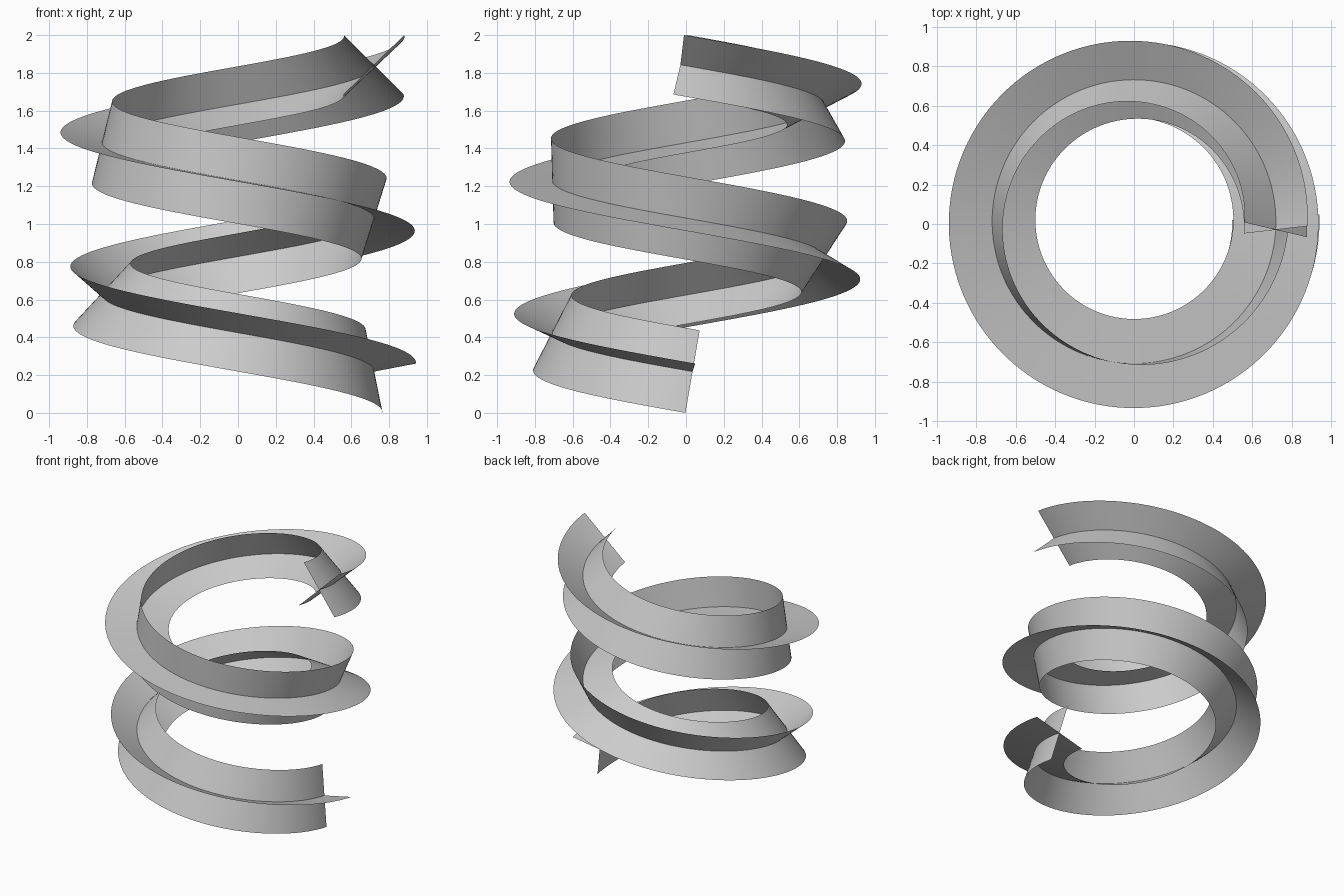
import bpy
import math
from mathutils import Vector

if "Cube" in bpy.data.objects:
    bpy.data.objects.remove(bpy.data.objects["Cube"])

RADIUS, HALF = 0.72, 0.226            # coil radius, half width of a blade
CENTRE = Vector((0, 0.012, 0))
Z0, Z1 = 0.2185, 1.843                # height of the coil line at both ends
A0, A1 = math.radians(1.8), math.radians(-723.3)   # clockwise going up
ROLL0, ROLL1 = math.radians(11), math.radians(135)  # natural roll of the section
STEPS = 240


def section(t):
    """Centre, outward and upward axes of the coil at t in 0..1."""
    a = A0 + (A1 - A0) * t
    out = Vector((math.cos(a), math.sin(a), 0))
    centre = CENTRE + out * RADIUS + Vector((0, 0, Z0 + (Z1 - Z0) * t))
    tangent = Vector((math.sin(a), -math.cos(a), (Z1 - Z0) / (RADIUS * (A0 - A1))))
    up = out.cross(tangent.normalized())
    if up.z < 0:
        up.negate()
    return centre, out, up


def blade(name, turn):
    """Flat ribbon swept along the coil, centred on the coil line."""
    verts, faces = [], []
    for i in range(STEPS + 1):
        t = i / STEPS
        c, out, up = section(t)
        r = ROLL0 + (ROLL1 - ROLL0) * t + turn
        d = out * math.cos(r) + up * math.sin(r)
        verts += [c - d * HALF, c, c + d * HALF]
    for i in range(STEPS):
        for j in (0, 1):
            k = 3 * i + j
            faces.append((k, k + 1, k + 4, k + 3))
    mesh = bpy.data.meshes.new(name)
    mesh.from_pydata(verts, [], faces)
    mesh.polygons.foreach_set("use_smooth", [True] * len(faces))
    mesh.update()
    obj = bpy.data.objects.new(name, mesh)
    bpy.context.collection.objects.link(obj)


# Two crossed ribbons make the plus-shaped section
blade("flat_blade", 0)
blade("upright_blade", math.pi / 2)
